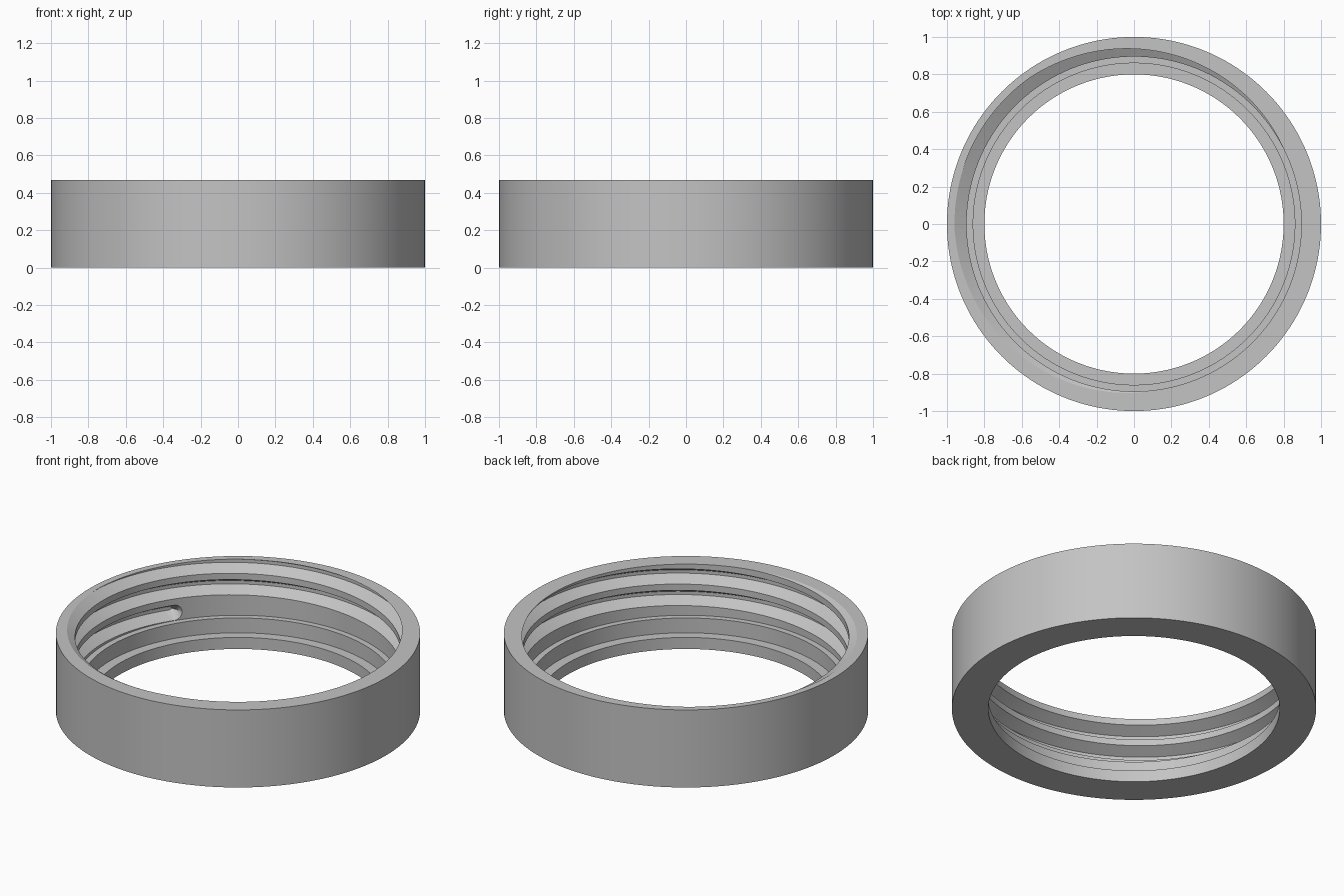
import bpy, bmesh, math

cube = bpy.data.objects.get("Cube")
if cube:
    bpy.data.objects.remove(cube, do_unlink=True)

HEIGHT, BORE = 0.47, 0.895
PITCH, GROOVE_DEPTH = 0.13, 0.065
LIP_HALF, FLOOR_HALF = 0.046, 0.01
START_ANGLE, START_Z = 148, 0.208

grey = bpy.data.materials.new("plain grey")
grey.use_nodes = True
colour = (0.55, 0.55, 0.55, 1)
grey.diffuse_color = colour
grey.node_tree.nodes["Principled BSDF"].inputs["Base Color"].default_value = colour


def loft(name, sections, closed):
    """Skin a row of matching cross-sections, as a loop or with end caps."""
    bm = bmesh.new()
    rings = [[bm.verts.new(p) for p in s] for s in sections]
    n = len(rings[0])
    pairs = list(zip(rings, rings[1:]))
    if closed:
        pairs.append((rings[-1], rings[0]))
    else:
        bm.faces.new(rings[0])
        bm.faces.new(rings[-1])
    for a, b in pairs:
        for i in range(n):
            j = (i + 1) % n
            bm.faces.new((a[i], a[j], b[j], b[i]))
    bmesh.ops.recalc_face_normals(bm, faces=bm.faces)
    mesh = bpy.data.meshes.new(name)
    bm.to_mesh(mesh)
    bm.free()
    mesh.materials.append(grey)
    obj = bpy.data.objects.new(name, mesh)
    bpy.context.collection.objects.link(obj)
    return obj


def polar(r, angle, z):
    return (r * math.cos(angle), r * math.sin(angle), z)


# Ring body: stepped bore with a narrow lip at the bottom
profile = [(0.80, 0), (1, 0), (1, HEIGHT), (BORE, HEIGHT),
           (BORE, 0.16), (0.86, 0.16), (0.86, 0.07), (0.80, 0.07)]
SEGMENTS = 160
ring = loft("threaded_ring",
            [[polar(r, math.tau * i / SEGMENTS, z) for r, z in profile]
             for i in range(SEGMENTS)], True)


# Thread groove cutter: a helix with a rounded start that runs out at the top
def groove_section(degrees):
    s = max(0, -math.radians(degrees) * BORE)
    lip = math.sqrt(max(LIP_HALF ** 2 - s ** 2, 1e-6))
    floor = math.sqrt(max(FLOOR_HALF ** 2 - s ** 2, 1e-7))
    depth = GROOVE_DEPTH * min(1, (LIP_HALF - s) / (LIP_HALF - FLOOR_HALF))
    z = START_Z + PITCH * degrees / 360
    outline = [(BORE - 0.015, -lip), (BORE, -lip), (BORE + depth, -floor),
               (BORE + depth, floor), (BORE, lip), (BORE - 0.015, lip)]
    return [polar(r, math.radians(START_ANGLE + degrees), z + dz) for r, dz in outline]


tip = math.degrees(LIP_HALF / BORE)
steps = [-tip * k for k in (0.98, 0.93, 0.85, 0.72, 0.55, 0.38, 0.2)]
steps += [2.25 * i for i in range(420)]
cutter = loft("groove_cutter", [groove_section(d) for d in steps], False)
cutter.hide_render = True

cut = ring.modifiers.new("thread groove", 'BOOLEAN')
cut.operation = 'DIFFERENCE'
cut.solver = 'EXACT'
cut.object = cutter

bpy.ops.object.select_all(action='DESELECT')
ring.select_set(True)
bpy.context.view_layer.objects.active = ring
bpy.ops.object.modifier_apply(modifier=cut.name)
bpy.data.objects.remove(cutter, do_unlink=True)
bpy.ops.object.shade_smooth_by_angle(angle=math.radians(25))
